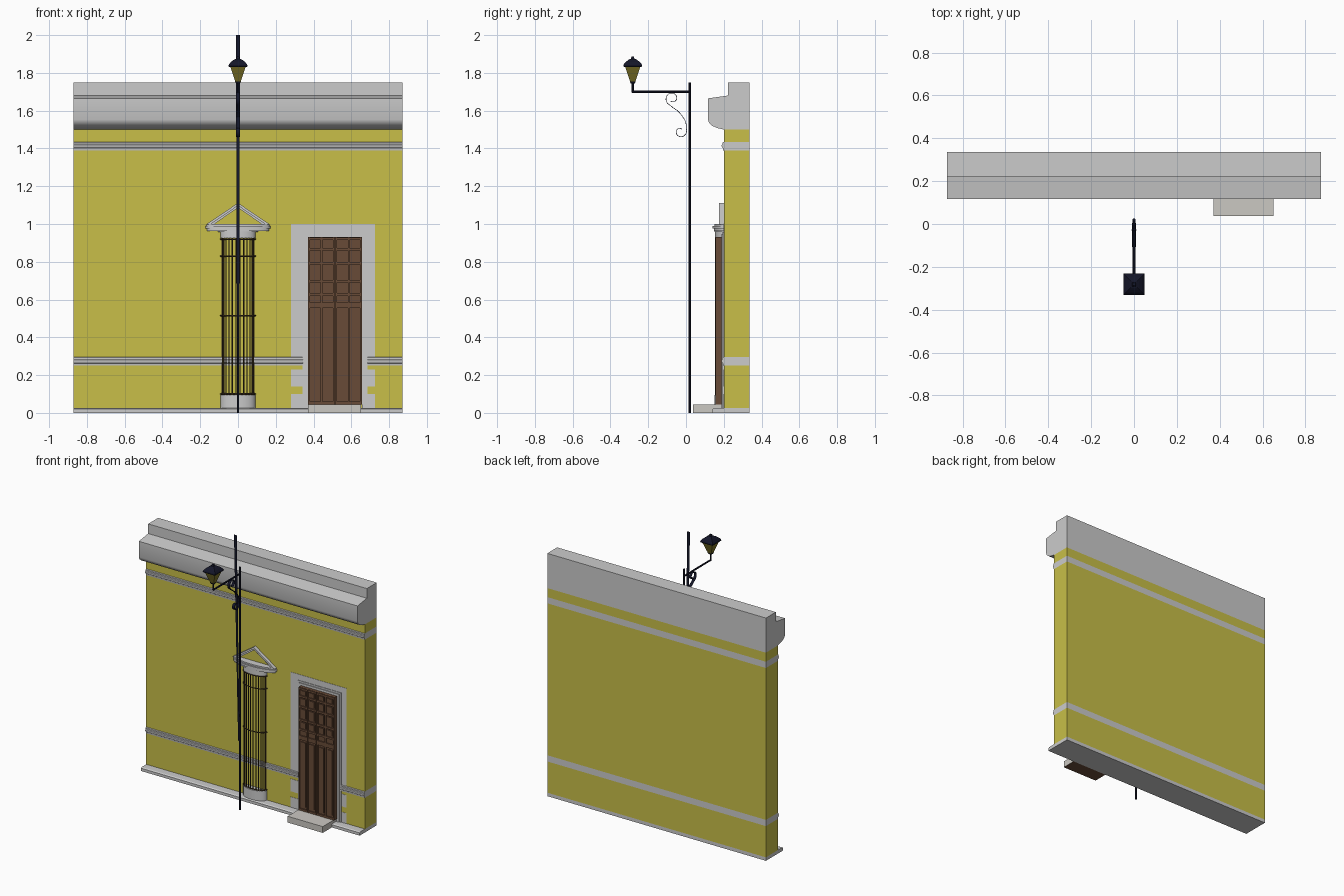
import bpy, bmesh, math
from mathutils import Vector

if "Cube" in bpy.data.objects:
    bpy.data.objects.remove(bpy.data.objects["Cube"])


def material(name, rgb):
    m = bpy.data.materials.new(name)
    m.diffuse_color = (*rgb, 1)
    m.use_nodes = True
    m.node_tree.nodes["Principled BSDF"].inputs["Base Color"].default_value = m.diffuse_color
    return m


YELLOW = material("yellow_plaster", (.58, .52, .065))
WOOD = material("wood", (.14, .07, .038))
IRON = material("dark_iron", (.007, .008, .022))
BAR = material("window_iron", (.05, .032, .014))
GLASS = material("lamp_glass", (.2, .17, .02))


def finish(name, bm, mat=None, smooth=False):
    bmesh.ops.recalc_face_normals(bm, faces=bm.faces)
    me = bpy.data.meshes.new(name)
    bm.to_mesh(me)
    bm.free()
    ob = bpy.data.objects.new(name, me)
    bpy.context.collection.objects.link(ob)
    if mat:
        me.materials.append(mat)
    if smooth:
        bpy.ops.object.select_all(action='DESELECT')
        ob.select_set(True)
        bpy.context.view_layer.objects.active = ob
        bpy.ops.object.shade_smooth_by_angle(angle=math.radians(35))
    return ob


def prism(name, pts, axis, a, b, mat=None, smooth=False):
    """Extrude a 2D outline along x (pts are y,z), y (x,z) or z (x,y)."""
    put = {'x': lambda p, t: (t, p[0], p[1]),
           'y': lambda p, t: (p[0], t, p[1]),
           'z': lambda p, t: (p[0], p[1], t)}[axis]
    bm = bmesh.new()
    lo = [bm.verts.new(put(p, a)) for p in pts]
    hi = [bm.verts.new(put(p, b)) for p in pts]
    bm.faces.new(lo)
    bm.faces.new(hi)
    n = len(pts)
    for i in range(n):
        j = (i + 1) % n
        bm.faces.new((lo[i], lo[j], hi[j], hi[i]))
    return finish(name, bm, mat, smooth)


def box(name, x0, x1, y0, y1, z0, z1, mat=None):
    return prism(name, [(x0, z0), (x1, z0), (x1, z1), (x0, z1)], 'y', y0, y1, mat)


def rod(name, pts, r, mat, sides=8):
    """Straight round rods joining consecutive points."""
    bm = bmesh.new()
    for p, q in zip(pts, pts[1:]):
        p, q = Vector(p), Vector(q)
        d = q - p
        m = d.to_track_quat('Z', 'Y').to_matrix().to_4x4()
        m.translation = (p + q) / 2
        bmesh.ops.create_cone(bm, cap_ends=True, segments=sides, radius1=r,
                              radius2=r, depth=d.length, matrix=m)
    return finish(name, bm, mat, True)


W, F, B = .872, .2, .335          # half width, wall front, wall back

# Wall: stacked plaster bays, flush bands, base and cornice
for i, (z0, z1) in enumerate([(.025, .25), (.295, 1.39), (1.435, 1.5)]):
    box(f"wall_bay_{i}", -W, W, F, B, z0, z1, YELLOW)
for n, z in (("lower", .25), ("upper", 1.39)):
    box(f"{n}_band", -W, W, F, B, z, z + .045)
prism("base_course", [(B, 0), (.14, 0), (.14, .02), (.15, .025), (B, .025)], 'x', -W, W)
prism("cornice", [(B, 1.5), (F, 1.5), (.165, 1.508), (.138, 1.52), (.122, 1.535),
                  (.116, 1.552), (.116, 1.665), (.222, 1.68), (.222, 1.75), (B, 1.75)],
      'x', -W, W, None, True)

# Projecting band mouldings, the lower one broken by the door
MOULD = [(.2, 0), (.197, 0), (.195, .012), (.191, .015), (.188, .022),
         (.189, .029), (.193, .033), (.193, .042), (.2, .045)]
for n, z, x0, x1 in (("upper_moulding", 1.39, -W, W), ("lower_moulding_left", .25, -W, .345),
                     ("lower_moulding_right", .25, .685, W)):
    prism(n, [(y, z + h) for y, h in MOULD], 'x', x0, x1, None, True)

# Painted door surround with blocks at its foot
for n, x0, x1 in (("left", .28, .345), ("right", .685, .725)):
    box(f"surround_{n}", x0, x1, .198, .201, .295, 1)
    for k, (z0, z1) in enumerate([(.025, .1), (.14, .23)]):
        box(f"surround_block_{n}_{k}", x0, x1, .198, .201, z0, z1)
box("surround_top", .345, .685, .198, .201, .95, 1)

# Stepped door trim
for k, (o, i, y) in enumerate([(.172, .158, .194), (.16, .142, .188)]):
    c, t = .5135, .958 - .012 * k
    prism(f"door_trim_{k}", [(c - o, .025), (c - o, t), (c + o, t), (c + o, .025),
                             (c + i, .025), (c + i, t - .016), (c - i, t - .016),
                             (c - i, .025)], 'y', y, F)

# Door leaves with raised panels
D0, D1, DM = .371, .656, .5135
box("door_back", D0, D1, .166, F, .045, .93, WOOD)
for n, x0, x1 in (("left", D0, DM - .002), ("right", DM + .002, D1)):
    w = x1 - x0
    cols = [x0, x0 + w / 2 - .004, x1 - .009]
    for k, x in enumerate(cols):
        box(f"door_{n}_stile_{k}", x, x + .009, .157, .166, .045, .93, WOOD)
    for k, z in enumerate([.045, .555, .62, .69, .785, .86, .915]):
        box(f"door_{n}_rail_{k}", x0, x1, .158, .166, z, z + (.03 if k == 1 else .014), WOOD)
    for k, (z0, z1) in enumerate([(.075, .54), (.642, .682), (.712, .777), (.806, .852), (.879, .91)]):
        for x in cols[:2]:
            box(f"door_{n}_panel_{k}", x + .018, x + w / 2 - .014, .16, .166, z0, z1, WOOD)

# Door step with a dark underside
step = box("door_step", .37, .65, .037, F, 0, .045)
step.data.materials.append(material("step_stone", (.6, .58, .54)))
step.data.materials.append(WOOD)
for f in step.data.polygons:
    f.material_index = int(f.normal.z < -.5)


# Bowed window: plinth, head and curved cornice
def bow(a, d, n=20):
    return [(a * math.cos(math.pi * i / n), F - d * math.sin(math.pi * i / n))
            for i in range(n + 1)]


for n, a, d, z0, z1 in (("plinth", .092, .05, .025, .095), ("head", .092, .046, .925, .962),
                        ("head_fillet", .105, .05, .958, .968), ("cornice_low", .165, .053, .964, .978),
                        ("cornice_mid", .173, .06, .976, .99), ("cornice_top", .168, .05, .99, 1.0)):
    prism(f"window_{n}", bow(a, d), 'z', z0, z1, None, True)

# Window grille
for i, (x, y) in enumerate(bow(.085, .04, 13)):
    rod(f"window_bar_{i}", [(x, y - .002, .095), (x, y - .002, .925)], .0035, BAR, 6)
for z in (.1, .515, .83, .92):
    rod("window_ring", [(x, y, z) for x, y in bow(.091, .044, 12)], .004, BAR, 6)

# Pediment: stepped raking mouldings mirrored about the centre
for k, (o, t, y) in enumerate([(0, .012, .176), (.011, .012, .186)]):
    a, h = .168 - o * 1.6, 1.112 - o
    ai = a - t * 1.9
    prism(f"pediment_{k}", [(-a, .998), (0, h), (a, .998), (ai, .998),
                            (0, h - t * 1.25), (-ai, .998)], 'y', y, F)

# Street lamp post, arm and the flat tapering strip beside it
rod("lamp_post", [(0, .02, 0), (0, .02, 1.75)], .0068, IRON, 10)
rod("lamp_arm", [(0, .02, 1.7), (0, -.285, 1.7)], .006, IRON)
rod("lamp_stem", [(0, -.282, 1.696), (0, -.282, 1.752)], .006, IRON)
bm = bmesh.new()
bm.faces.new([bm.verts.new(p) for p in ((-.006, .01, .5), (.006, .01, .5),
                                        (.011, -.03, 2), (-.011, -.03, 2))])
finish("post_strip", bm, IRON)


# Lantern: square tapering glass, pagoda cap and finial
def frustum(name, z0, h0, z1, h1, mat):
    sq = [(-1, -1), (1, -1), (1, 1), (-1, 1)]
    bm = bmesh.new()
    lo, hi = [[bm.verts.new((x * h, -.282 + y * h, z)) for x, y in sq]
              for z, h in ((z0, h0), (z1, h1))]
    bm.faces.new(lo)
    bm.faces.new(hi)
    for i in range(4):
        j = (i + 1) % 4
        bm.faces.new((lo[i], lo[j], hi[j], hi[i]))
    finish(name, bm, mat)


frustum("lantern_base", 1.744, .01, 1.754, .016, IRON)
frustum("lantern_glass", 1.754, .014, 1.832, .04, GLASS)
CAP = [(1.83, .044), (1.836, .05), (1.845, .048), (1.858, .037), (1.868, .024), (1.874, .014)]
for k, ((z0, h0), (z1, h1)) in enumerate(zip(CAP, CAP[1:])):
    frustum(f"lantern_cap_{k}", z0, h0, z1, h1, IRON)
frustum("lantern_finial", 1.874, .01, 1.886, .006, IRON)

# Scroll bracket: S-shaped ribbon with a curl at each end
path = []
for i in range(33):
    a, r = math.radians(-120 + 370 * i / 32), .016 + .022 * i / 32
    path.append((-.072 + r * math.cos(a), 1.665 + r * math.sin(a)))
path += [(-.065, 1.613), (-.045, 1.6), (-.022, 1.575), (-.006, 1.55), (.001, 1.528)]
for i in range(29):
    a, r = math.radians(30 - 340 * i / 28), .035 - .021 * i / 28
    path.append((-.03 + r * math.cos(a), 1.49 + r * math.sin(a)))
bm = bmesh.new()
rows = [[bm.verts.new((x, y, z)) for x in (-.01, .01)] for y, z in path]
for p, q in zip(rows, rows[1:]):
    bm.faces.new((p[0], p[1], q[1], q[0]))
scroll = finish("scroll_bracket", bm, IRON, True)
sol = scroll.modifiers.new("thickness", 'SOLIDIFY')
sol.thickness, sol.offset = .003, 0
